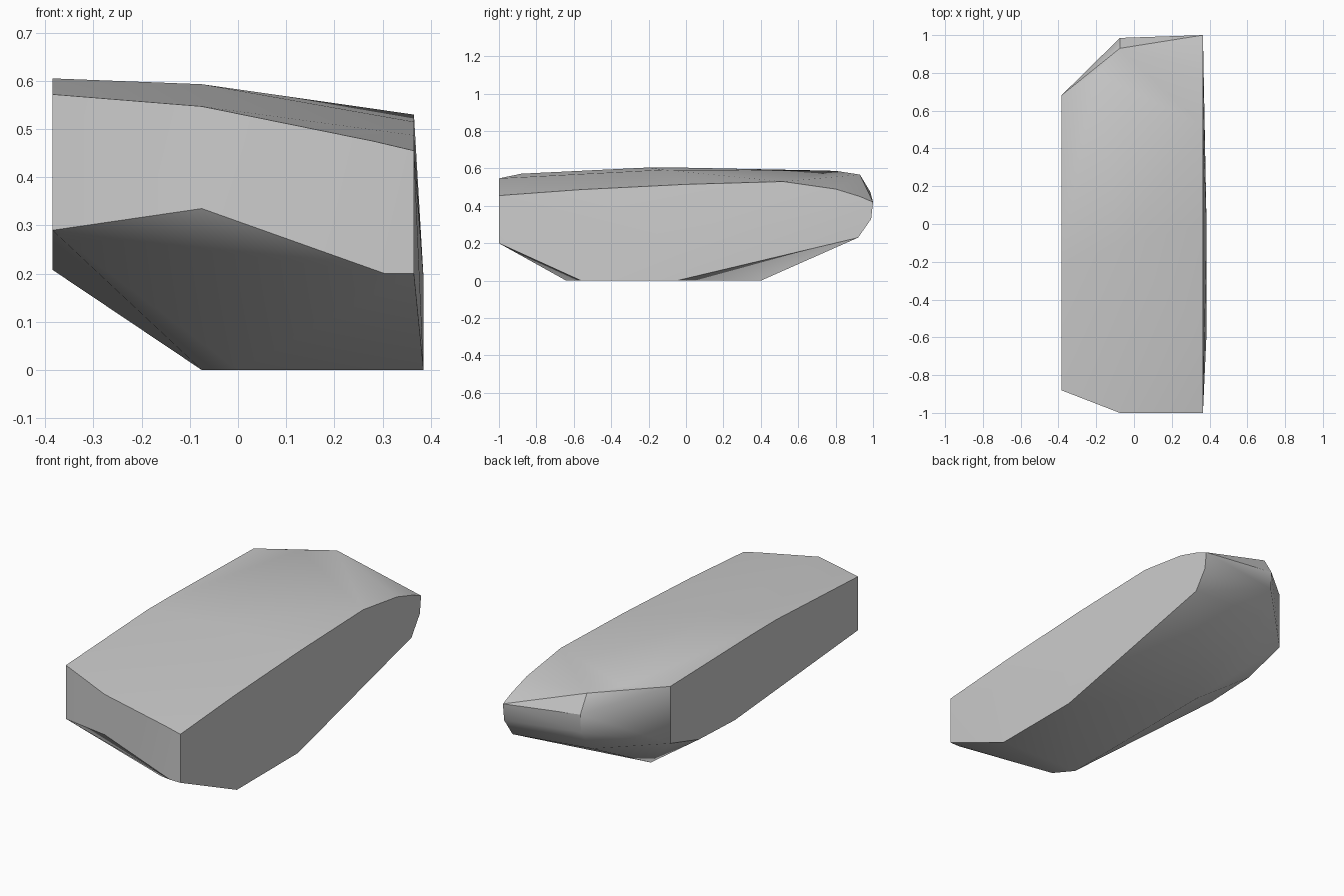
import bpy
import bmesh
import math

# Remove the default cube only
default_cube = bpy.data.objects.get("Cube")
if default_cube:
    bpy.data.objects.remove(default_cube, do_unlink=True)


def make_material(name, colour):
    material = bpy.data.materials.new(name)
    material.use_nodes = True
    material.diffuse_color = colour
    shader = material.node_tree.nodes["Principled BSDF"]
    shader.inputs["Base Color"].default_value = colour
    shader.inputs["Roughness"].default_value = 0.8
    return material


def make_faceted_block(name, sections, material):
    """Wrap a tight convex skin around side profiles, each a list of (y, z) at one x."""
    mesh = bpy.data.meshes.new(name)
    bm = bmesh.new()
    for x, profile in sections:
        for y, z in profile:
            bm.verts.new((x, y, z))
    hull = bmesh.ops.convex_hull(bm, input=bm.verts[:])
    inner = {v for v in hull["geom_interior"] + hull["geom_unused"]
             if isinstance(v, bmesh.types.BMVert) and v.is_valid}
    bmesh.ops.delete(bm, geom=list(inner), context="VERTS")
    # Merge nearly level triangles into clean planar faces
    bmesh.ops.dissolve_limit(bm, angle_limit=math.radians(0.5),
                             verts=bm.verts[:], edges=bm.edges[:])
    bmesh.ops.recalc_face_normals(bm, faces=bm.faces[:])
    bm.to_mesh(mesh)
    bm.free()
    mesh.materials.append(material)
    block = bpy.data.objects.new(name, mesh)
    bpy.context.collection.objects.link(block)
    return block


# Tall narrow side: flat wall with a chamfered underside
narrow_wall = [(-0.88, 0.29), (-0.88, 0.572), (-0.2, 0.605), (0, 0.604),
               (0.68, 0.59), (0.68, 0.29), (0.44, 0.22), (0.145, 0.208)]

# Lengthwise ridge: front nose, crown, rounded back and base
ridge = [(-1, 0.335), (-1, 0.547), (-0.12, 0.593), (0.93, 0.567), (0.985, 0.475),
         (0.98, 0.38), (0.89, 0.26), (0.4, 0), (-0.55, 0)]

# Long broad side: gently arched top and curved back end
broad_wall = [(-1, 0.2), (-1, 0.455), (-0.56, 0.487), (0, 0.515), (0.52, 0.53),
              (0.8, 0.49), (0.93, 0.45), (1, 0.42), (0.99, 0.33), (0.92, 0.23)]

# Foot of the broad side, leaning slightly outward
broad_foot = [(-0.56, 0), (-0.05, 0), (-0.05, 0.19)]

sections = [
    (-0.385, narrow_wall),
    (-0.2, [(0.8, 0.587)]),
    (-0.075, ridge),
    (0, [(-0.64, 0)]),
    (0.28, [(-1, 0.475)]),
    (0.305, [(-1, 0.2)]),
    (0.365, broad_wall),
    (0.385, broad_foot),
]

stone_grey = make_material("stone grey", (0.6, 0.6, 0.6, 1))
stone = make_faceted_block("stone_block", sections, stone_grey)

# Soft shading over gentle bends, crisp at strong edges
bpy.ops.object.select_all(action="DESELECT")
stone.select_set(True)
bpy.context.view_layer.objects.active = stone
bpy.ops.object.shade_smooth_by_angle(angle=math.radians(30))
